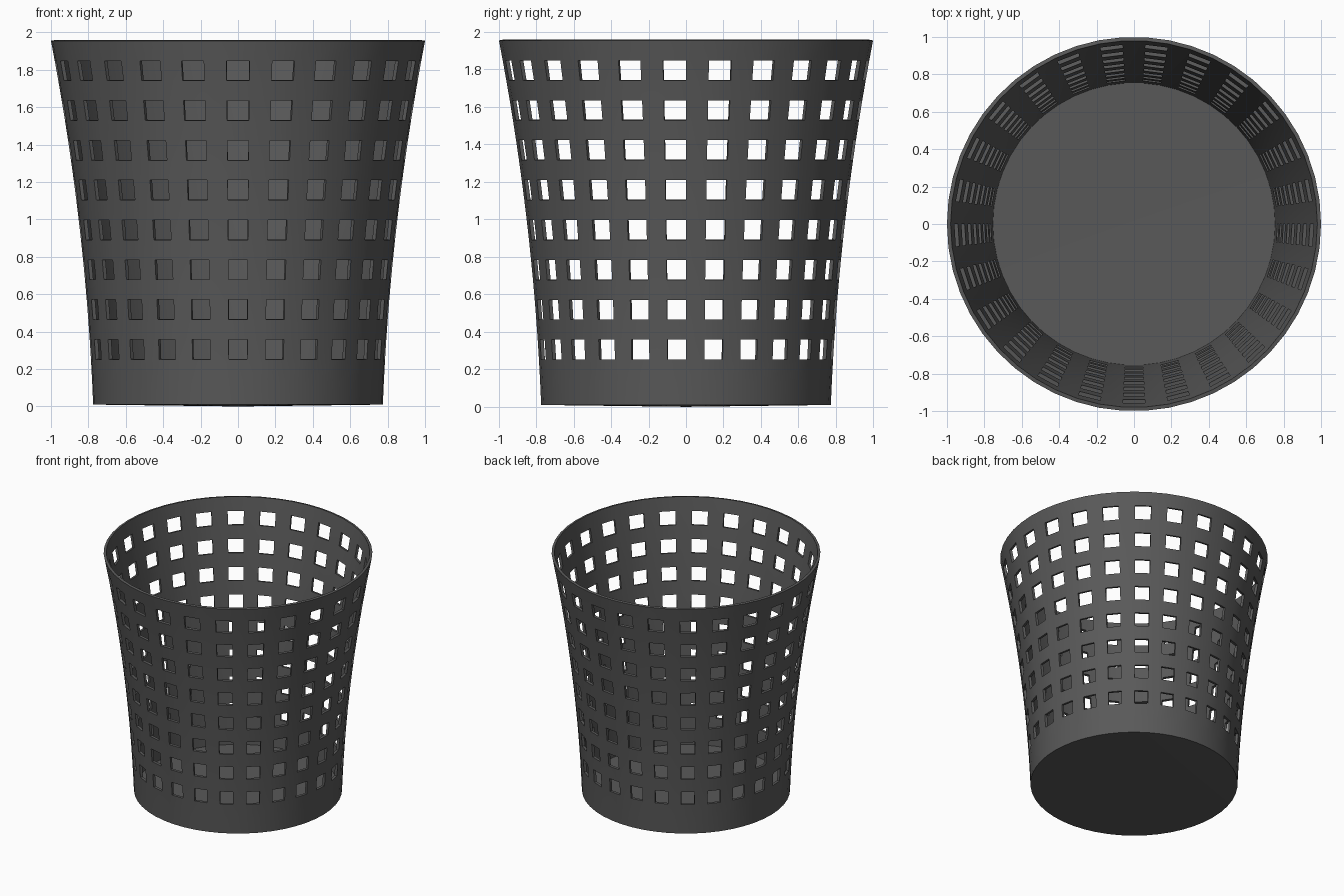
import bpy, bmesh, math

if "Cube" in bpy.data.objects:
    bpy.data.objects.remove(bpy.data.objects["Cube"])

COLS, ROWS = 25, 8            # openings around and up the wall
SEG = COLS * 2                # alternate strips are open
Z_BOTTOM, Z_FIRST, Z_LAST, Z_TOP = 0.01, 0.252, 1.848, 1.955
WALL = 0.02


def radius(z):
    """Gently flaring outer profile."""
    return 0.774 + 0.0386 * z + 0.0394 * z * z


# Ring heights: bottom, plain band, opening edges, rim
step = (Z_LAST - Z_FIRST) / (ROWS * 2 - 1)
heights = [Z_BOTTOM, 0.13] + [Z_FIRST + i * step for i in range(ROWS * 2)] + [Z_TOP]

bm = bmesh.new()
rings = []
for z in heights:
    ring = []
    for k in range(SEG):
        a = -math.pi / 2 + (k - 0.5) * 2 * math.pi / SEG
        ring.append(bm.verts.new((radius(z) * math.cos(a), radius(z) * math.sin(a), z)))
    rings.append(ring)

# Wall with a grid of openings
for i in range(len(rings) - 1):
    opening_row = i >= 2 and i % 2 == 0 and i < 2 + ROWS * 2 - 1
    for k in range(SEG):
        if opening_row and k % 2 == 0:
            continue
        n = (k + 1) % SEG
        bm.faces.new((rings[i][k], rings[i][n], rings[i + 1][n], rings[i + 1][k]))

# Very shallow dished floor
centre = bm.verts.new((0, 0, 0))
for k in range(SEG):
    bm.faces.new((centre, rings[0][(k + 1) % SEG], rings[0][k]))

mesh = bpy.data.meshes.new("waste_basket")
bm.to_mesh(mesh)
bm.free()
basket = bpy.data.objects.new("waste_basket", mesh)
bpy.context.collection.objects.link(basket)

# Wall thickness, inward
solid = basket.modifiers.new("thickness", 'SOLIDIFY')
solid.thickness = WALL
solid.offset = -1
solid.use_even_offset = True

bpy.context.view_layer.objects.active = basket
basket.select_set(True)
bpy.ops.object.modifier_apply(modifier=solid.name)
bpy.ops.object.shade_smooth_by_angle(angle=math.radians(30))

# Dark plastic
mat = bpy.data.materials.new("dark_plastic")
mat.diffuse_color = (0.1, 0.1, 0.1, 1)
mat.use_nodes = True
mat.node_tree.nodes["Principled BSDF"].inputs["Base Color"].default_value = mat.diffuse_color
mesh.materials.append(mat)
